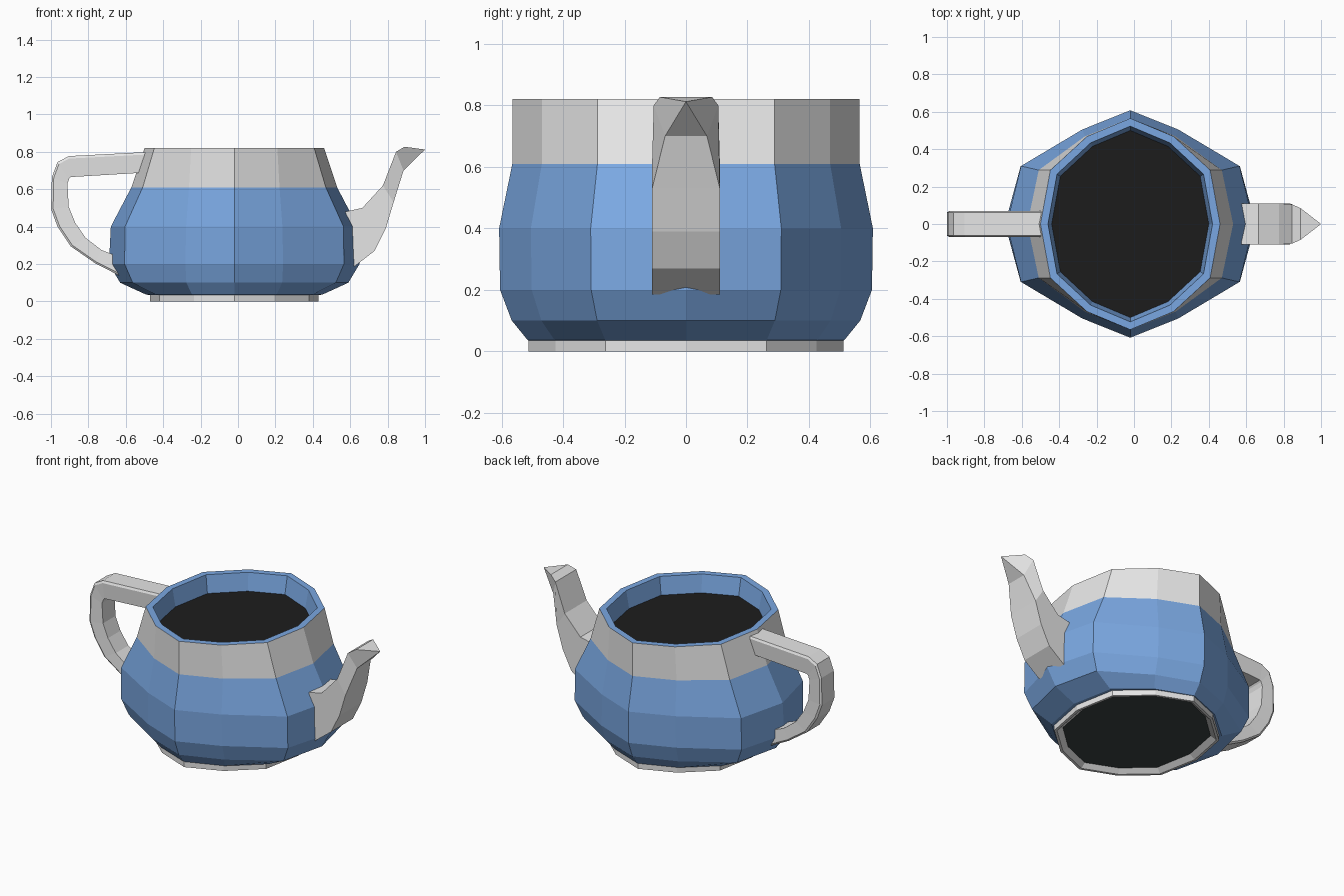
import bpy, bmesh, math

if "Cube" in bpy.data.objects:
    bpy.data.objects.remove(bpy.data.objects["Cube"])


def material(name, rgb):
    m = bpy.data.materials.new(name)
    m.diffuse_color = (*rgb, 1)
    m.use_nodes = True
    m.node_tree.nodes["Principled BSDF"].inputs["Base Color"].default_value = m.diffuse_color
    return m


GRAY = material("pale gray", (0.79, 0.79, 0.79))
BLUE = material("blue", (0.195, 0.39, 0.76))
DARK = material("near black", (0.012, 0.012, 0.012))
BASE = material("dark slate", (0.042, 0.055, 0.055))
CX = -0.02


def ring(rx, ry, z, diag=0.48, side=0.89):
    """Twelve-sided squarish oval built by mirroring one quadrant."""
    q = [(1, 0), (side, 0.51), (diag, 0.83), (0, 1)]
    pts = q + [(-x, y) for x, y in q[2::-1]]
    pts += [(x, -y) for x, y in pts[5:0:-1]]
    return [(CX + x * rx, y * ry, z) for x, y in pts]


def loft(name, rings, mats, bands=None, caps=(None, None)):
    """Skin a list of closed rings; bands gives a material slot per band."""
    bm = bmesh.new()
    vs = [[bm.verts.new(p) for p in r] for r in rings]
    n = len(vs[0])
    for k in range(len(vs) - 1):
        for i in range(n):
            j = (i + 1) % n
            f = bm.faces.new((vs[k][i], vs[k][j], vs[k + 1][j], vs[k + 1][i]))
            f.material_index = bands[k] if bands else 0
    for slot, loop in zip(caps, (vs[0][::-1], vs[-1])):
        if slot is not None:
            bm.faces.new(loop).material_index = slot
    bmesh.ops.remove_doubles(bm, verts=bm.verts, dist=0.0005)
    bmesh.ops.recalc_face_normals(bm, faces=bm.faces)
    me = bpy.data.meshes.new(name)
    bm.to_mesh(me)
    bm.free()
    for m in mats:
        me.materials.append(m)
    ob = bpy.data.objects.new(name, me)
    bpy.context.collection.objects.link(ob)
    return ob


# Pot: recessed base, foot ring, blue belly, gray collar, blue lip, dark contents
pot = [
    ring(0.40, 0.465, 0.025), ring(0.435, 0.495, 0.0), ring(0.45, 0.512, 0.0),
    ring(0.45, 0.512, 0.035), ring(0.47, 0.515, 0.036),
    ring(0.61, 0.567, 0.10, 0.42), ring(0.67, 0.605, 0.20, 0.39, 0.875),
    ring(0.66, 0.608, 0.40, 0.39, 0.885), ring(0.55, 0.565, 0.61, 0.44),
    ring(0.48, 0.565, 0.82), ring(0.44, 0.523, 0.82), ring(0.42, 0.50, 0.71),
]
loft("pot_body", pot, [GRAY, BLUE, DARK, BASE],
     [0, 0, 0, 1, 1, 1, 1, 1, 0, 1, 1], (3, 2))

# Handle: (outer x, z, inner x, z) stations, lightly chamfered section
handle = [(-0.46, 0.80, -0.48, 0.69), (-0.905, 0.777, -0.895, 0.665),
          (-0.965, 0.745, -0.903, 0.655), (-0.995, 0.665, -0.912, 0.63),
          (-1.0, 0.495, -0.905, 0.505), (-0.965, 0.40, -0.87, 0.42),
          (-0.895, 0.295, -0.815, 0.34), (-0.765, 0.205, -0.73, 0.275),
          (-0.60, 0.12, -0.60, 0.225)]
section = [(0, 0.062), (0.12, 0.069), (1, 0.063)]
section += [(t, -w) for t, w in section[::-1]]
loft("handle", [[(a + (c - a) * t, w, b + (d - b) * t) for t, w in section]
                for a, b, c, d in handle], [GRAY], caps=(0, 0))

# Spout: (upper x, z, lower x, z, upper half width, lower half width)
spout = [(0.575, 0.48, 0.62, 0.185, 0.11, 0.11),
         (0.665, 0.50, 0.73, 0.27, 0.11, 0.11),
         (0.72, 0.56, 0.79, 0.39, 0.11, 0.11),
         (0.775, 0.62, 0.832, 0.53, 0.11, 0.11),
         (0.845, 0.80, 0.885, 0.70, 0.105, 0.068),
         (0.89, 0.827, 1.0, 0.812, 0.085, 0.0001)]
loft("spout", [[(a, w, b), (a, -w, b), (c, -v, d), (c, v, d)]
               for a, b, c, d, w, v in spout], [GRAY], caps=(0, 0))
